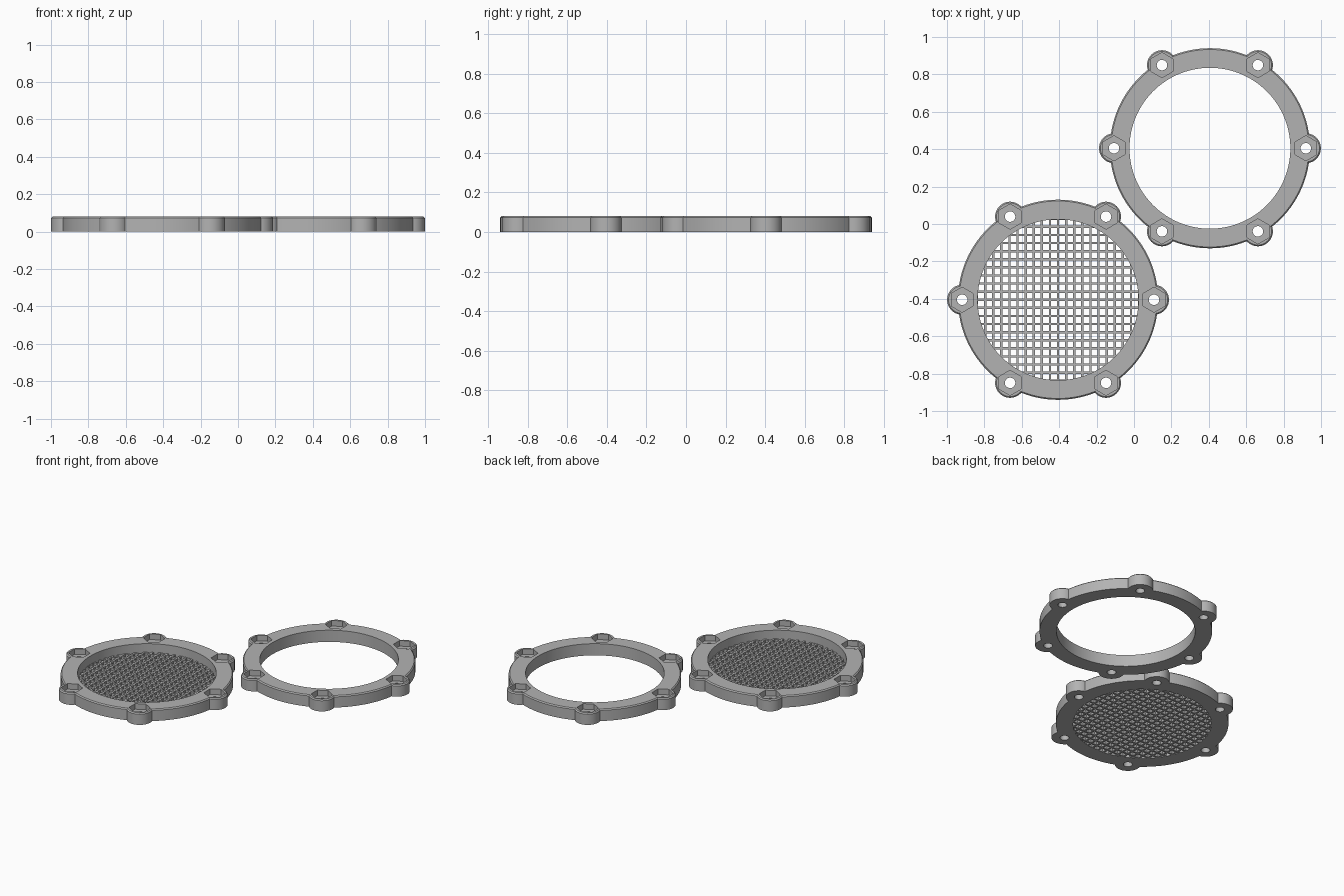
import bpy
import bmesh
from math import cos, sin, pi, radians
from mathutils import Matrix

HEIGHT = 0.08
OUTER, INNER = 0.535, 0.43
CHAMFER = 0.007
BOLT_CIRCLE, BOSS, BOLT, NUT = 0.513, 0.08, 0.028, 0.067
NUT_FLOOR = 0.042
MESH_HEIGHT, PITCH, OPENING = 0.022, 0.0433, 0.031
SEGMENTS = 120

cube = bpy.data.objects.get("Cube")
if cube:
    bpy.data.objects.remove(cube, do_unlink=True)

grey = bpy.data.materials.new("plain grey")
grey.use_nodes = True
colour = (0.45, 0.45, 0.45, 1)
grey.diffuse_color = colour
grey.node_tree.nodes["Principled BSDF"].inputs["Base Color"].default_value = colour


def to_object(name, bm, location=(0, 0, 0)):
    bmesh.ops.recalc_face_normals(bm, faces=bm.faces)
    mesh = bpy.data.meshes.new(name)
    bm.to_mesh(mesh)
    bm.free()
    mesh.materials.append(grey)
    obj = bpy.data.objects.new(name, mesh)
    obj.location = location
    bpy.context.collection.objects.link(obj)
    return obj


def select(obj):
    bpy.ops.object.select_all(action='DESELECT')
    obj.select_set(True)
    bpy.context.view_layer.objects.active = obj


def combine(obj, tool, operation):
    mod = obj.modifiers.new(operation.lower(), 'BOOLEAN')
    mod.operation = operation
    mod.solver = 'EXACT'
    mod.object = tool
    select(obj)
    bpy.ops.object.modifier_apply(modifier=mod.name)
    bpy.data.objects.remove(tool, do_unlink=True)


def lathe(bm, profile, segments):
    """Turn a closed (radius, height) profile about z."""
    rings = []
    for i in range(segments):
        a = 2 * pi * i / segments
        rings.append([bm.verts.new((r * cos(a), r * sin(a), z)) for r, z in profile])
    n = len(profile)
    for i in range(segments):
        a, b = rings[i], rings[(i + 1) % segments]
        for j in range(n):
            k = (j + 1) % n
            bm.faces.new((a[j], b[j], b[k], a[k]))


def prism(bm, x, y, radius, low, high, sides, turn=0, chamfer=0):
    """Upright prism, optionally chamfered round its top edge."""
    levels = [(radius, low), (radius, high - chamfer)]
    if chamfer:
        levels.append((radius - chamfer, high))
    else:
        levels[1] = (radius, high)
    loops = [[bm.verts.new((x + r * cos(turn + 2 * pi * i / sides),
                            y + r * sin(turn + 2 * pi * i / sides), z))
              for i in range(sides)] for r, z in levels]
    bm.faces.new(loops[0][::-1])
    bm.faces.new(loops[-1])
    for a, b in zip(loops, loops[1:]):
        for i in range(sides):
            k = (i + 1) % sides
            bm.faces.new((a[i], a[k], b[k], b[i]))


def bolt_points():
    return [(BOLT_CIRCLE * cos(i * pi / 3), BOLT_CIRCLE * sin(i * pi / 3)) for i in range(6)]


def clamp_ring(name, location):
    # Flat ring with a chamfered outer top edge
    bm = bmesh.new()
    lathe(bm, [(INNER, 0), (OUTER, 0), (OUTER, HEIGHT - CHAMFER),
               (OUTER - CHAMFER, HEIGHT), (INNER, HEIGHT)], SEGMENTS)
    ring = to_object(name, bm, location)

    # Six round bolt bosses
    bm = bmesh.new()
    for x, y in bolt_points():
        prism(bm, x, y, BOSS, 0, HEIGHT, 48, chamfer=CHAMFER)
    combine(ring, to_object("boss_tool", bm, location), 'UNION')

    # Hexagonal nut pockets, then through holes
    bm = bmesh.new()
    for x, y in bolt_points():
        prism(bm, x, y, NUT, NUT_FLOOR, HEIGHT + 0.05, 6, turn=pi / 2)
    combine(ring, to_object("pocket_tool", bm, location), 'DIFFERENCE')
    bm = bmesh.new()
    for x, y in bolt_points():
        prism(bm, x, y, BOLT, -0.05, HEIGHT + 0.05, 32)
    combine(ring, to_object("hole_tool", bm, location), 'DIFFERENCE')

    select(ring)
    bpy.ops.object.shade_smooth_by_angle(angle=radians(25))
    return ring


def mesh_screen(name, location):
    # Thin disc filling the ring, flush with its underside
    bm = bmesh.new()
    prism(bm, 0, 0, INNER + 0.001, 0, MESH_HEIGHT, SEGMENTS)
    screen = to_object(name, bm, location)

    # Square openings, kept to those that reach the disc
    bm = bmesh.new()
    for i in range(-10, 10):
        for j in range(-10, 10):
            x, y = (i + 0.5) * PITCH, (j + 0.5) * PITCH
            near = (abs(x) - OPENING / 2, abs(y) - OPENING / 2)
            if near[0] ** 2 + near[1] ** 2 < INNER ** 2:
                bmesh.ops.create_cube(bm, size=1, matrix=Matrix.Translation((x, y, 0))
                                      @ Matrix.Diagonal((OPENING, OPENING, 0.2, 1)))
    combine(screen, to_object("opening_tool", bm, location), 'DIFFERENCE')
    return screen


front_place = (-0.406, -0.405, 0)
back_place = (0.406, 0.405, 0)
clamp_ring("screen_ring", front_place)
mesh_screen("mesh_screen", front_place)
clamp_ring("open_ring", back_place)
